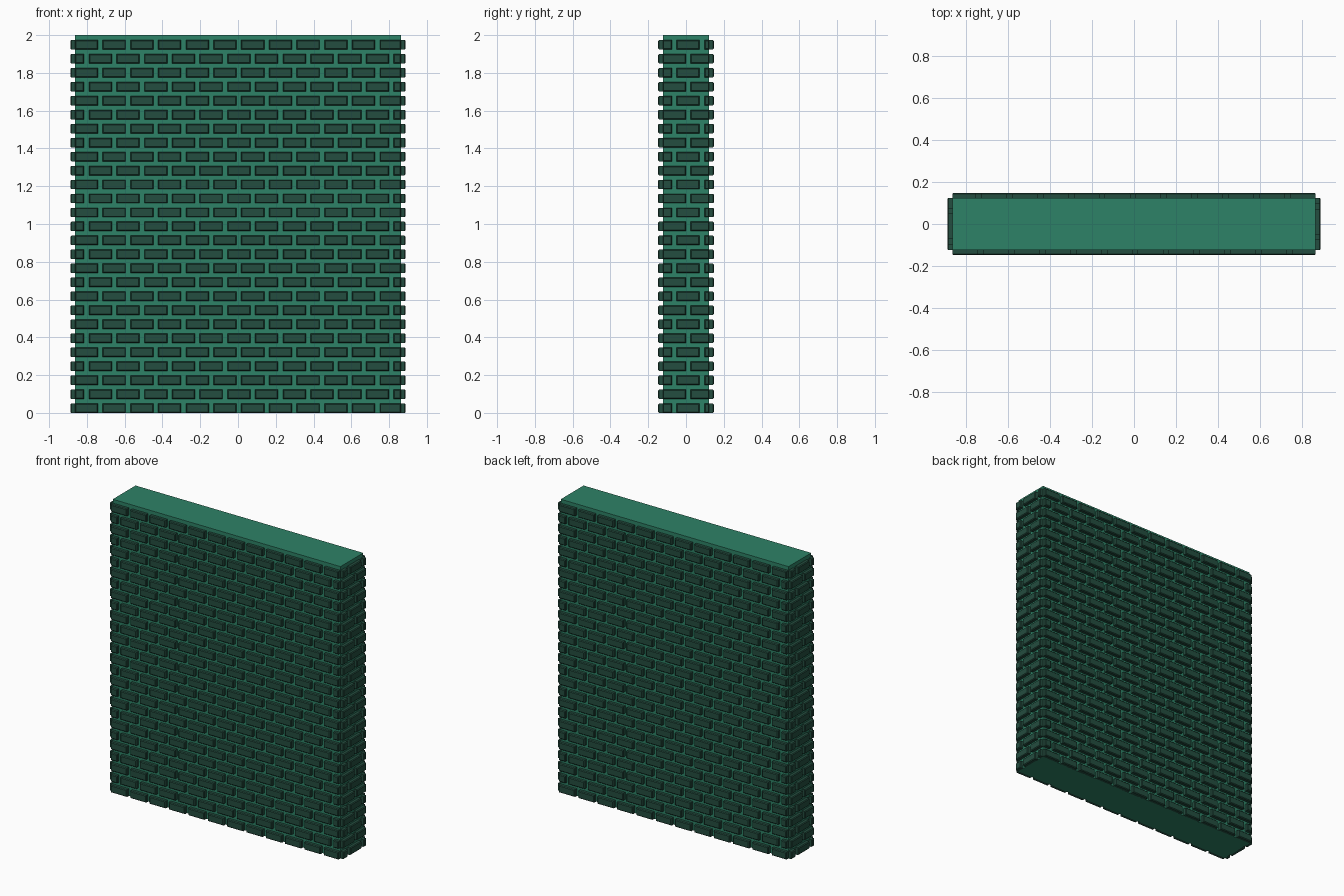
import bpy
import bmesh
from mathutils import Matrix, Vector

if "Cube" in bpy.data.objects:
    bpy.data.objects.remove(bpy.data.objects["Cube"])

HALF_X, HALF_Y, HEIGHT = 0.863, 0.123, 2.0   # mortar core
PROUD, BEVEL = 0.0245, 0.005                 # brick relief and edge chamfer
ROWS, ROW_PITCH, BRICK_H = 27, 0.074, 0.05
BRICK_W, BRICK_PITCH = 0.122, 0.1467


def make_material(name, rgb):
    mat = bpy.data.materials.new(name)
    mat.use_nodes = True
    mat.diffuse_color = (*rgb, 1)
    mat.node_tree.nodes["Principled BSDF"].inputs["Base Color"].default_value = (*rgb, 1)
    return mat


def finish(name, bm, mat):
    bmesh.ops.recalc_face_normals(bm, faces=bm.faces)
    mesh = bpy.data.meshes.new(name)
    bm.to_mesh(mesh)
    bm.free()
    mesh.materials.append(mat)
    obj = bpy.data.objects.new(name, mesh)
    bpy.context.collection.objects.link(obj)
    return obj


def add_brick(bm, frame, u0, u1, z0, z1):
    """Open-backed brick with a chamfered face; the frame maps (u, out, z) to the wall."""
    rings = []
    for inset, out in ((0, -0.004), (0, PROUD - BEVEL), (BEVEL, PROUD)):
        a, b, c, d = u0 + inset, u1 - inset, z0 + inset, z1 - inset
        rings.append([bm.verts.new(frame @ Vector((u, out, z)))
                      for u, z in ((a, c), (b, c), (b, d), (a, d))])
    for low, high in zip(rings, rings[1:]):
        for i in range(4):
            j = (i + 1) % 4
            bm.faces.new((low[i], low[j], high[j], high[i]))
    bm.faces.new(rings[-1])
    bm.faces.new(rings[0][::-1])


def brick_side(name, angle, half_width, distance, phase, mat):
    """Running-bond bricks over one side of the wall, trimmed at its corners."""
    frame = (Matrix.Rotation(angle, 4, "Z") @ Matrix.Translation((0, -distance, 0))
             @ Matrix.Scale(-1, 4, (0, 1, 0)))
    bm = bmesh.new()
    for row in range(ROWS):
        z = row * ROW_PITCH
        u = -half_width - (BRICK_PITCH / 2 if (row + phase) % 2 else 0)
        while u < half_width:
            left, right = max(u, -half_width), min(u + BRICK_W, half_width)
            if right - left > 0.015:
                add_brick(bm, frame, left, right, z, z + BRICK_H)
            u += BRICK_PITCH
    return finish(name, bm, mat)


mortar = make_material("mortar green", (0.027, 0.225, 0.135))
brick = make_material("dark brick green", (0.0175, 0.075, 0.05))

# Solid mortar core
bm = bmesh.new()
bmesh.ops.create_cube(bm, size=1, matrix=Matrix.Translation((0, 0, HEIGHT / 2))
                      @ Matrix.Diagonal((2 * HALF_X, 2 * HALF_Y, HEIGHT, 1)))
finish("mortar_core", bm, mortar)

# Raised bricks on the four sides
QUARTER = 1.5707963
brick_side("front_bricks", 0, HALF_X, HALF_Y, 0, brick)
brick_side("left_end_bricks", QUARTER, HALF_Y, HALF_X, 1, brick)
brick_side("back_bricks", 2 * QUARTER, HALF_X, HALF_Y, 0, brick)
brick_side("right_end_bricks", 3 * QUARTER, HALF_Y, HALF_X, 1, brick)
